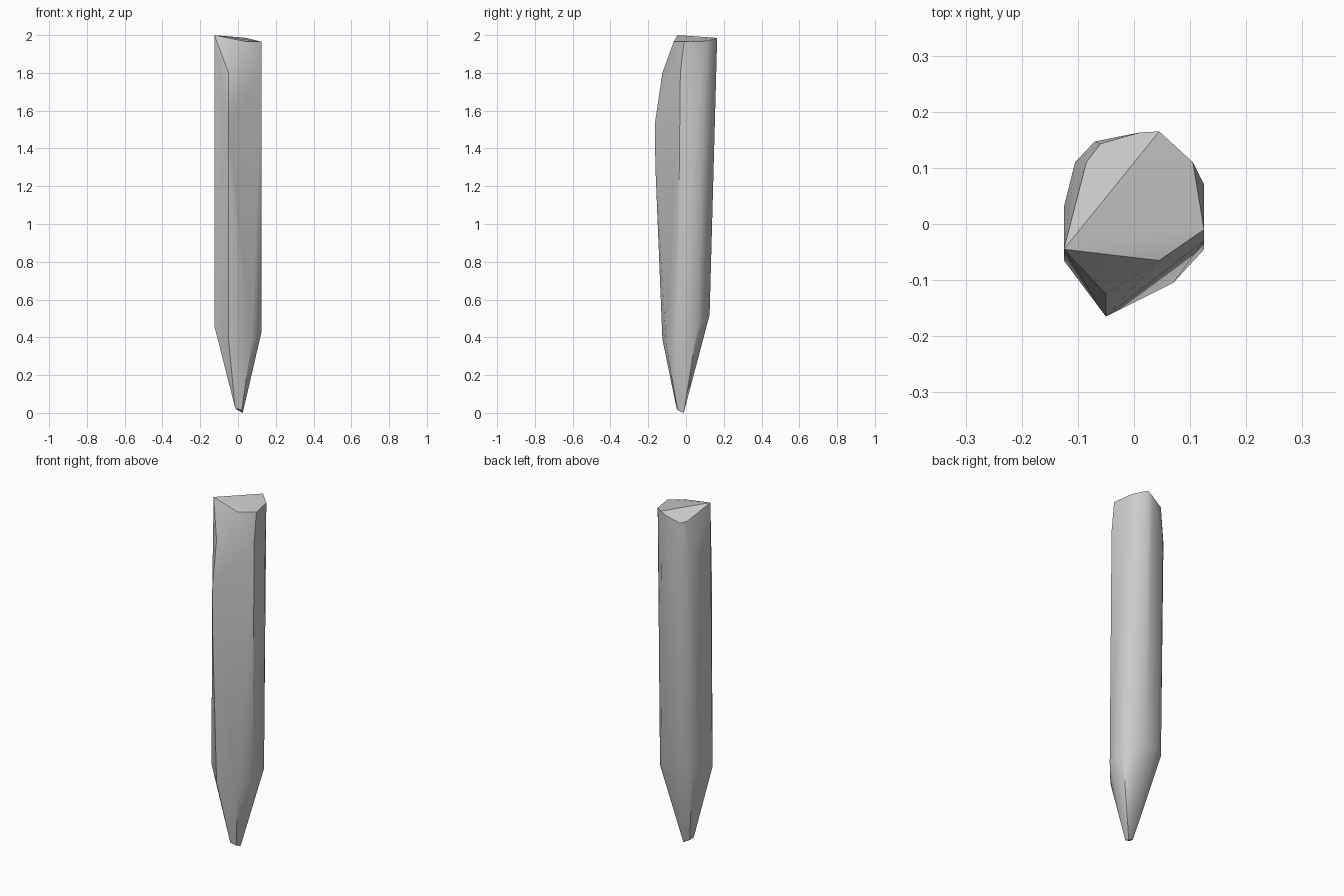
import bpy
import bmesh
import math

default_cube = bpy.data.objects.get("Cube")
if default_cube:
    bpy.data.objects.remove(default_cube, do_unlink=True)


def flat_material(name, color):
    material = bpy.data.materials.new(name)
    material.use_nodes = True
    material.diffuse_color = color
    shader = next(n for n in material.node_tree.nodes if n.type == "BSDF_PRINCIPLED")
    shader.inputs["Base Color"].default_value = color
    return material


def carved_solid(name, corners, material, sharp_angle):
    """Wrap the whittled corner points in one solid with crisp edges."""
    bm = bmesh.new()
    for corner in corners:
        bm.verts.new(corner)
    hull = bmesh.ops.convex_hull(bm, input=bm.verts)
    loose = {v for v in hull["geom_interior"] + hull["geom_unused"]
             if isinstance(v, bmesh.types.BMVert)}
    bmesh.ops.delete(bm, geom=list(loose), context="VERTS")
    bmesh.ops.recalc_face_normals(bm, faces=bm.faces)
    mesh = bpy.data.meshes.new(name)
    bm.to_mesh(mesh)
    bm.free()
    mesh.materials.append(material)
    solid = bpy.data.objects.new(name, mesh)
    bpy.context.collection.objects.link(solid)
    bpy.ops.object.select_all(action="DESELECT")
    solid.select_set(True)
    bpy.context.view_layer.objects.active = solid
    bpy.ops.object.shade_smooth_by_angle(angle=math.radians(sharp_angle))
    return solid


# Slanted cut at the top, split by a diagonal crease
top_cut = [
    (-.125, -.045, 2), (.045, -.065, 1.965), (.125, -.01, 1.965),
    (.105, .11, 1.968), (.045, .165, 1.985), (.01, .163, 1.965),
    (-.06, .143, 1.935), (-.085, .11, 1.94),
]

# Bulging ridge down the front and the flats along the sides
shaft = [
    (-.05, -.125, 1.8), (-.05, -.165, 1.53), (-.05, -.162, 1.3),
    (.125, -.03, 1.8), (.125, .07, 1.75),
    (-.125, .03, 1.75), (-.105, .11, 1.75), (-.07, .147, 1.75),
]

# Shoulder where the shaft starts to taper
shoulder = [
    (-.125, -.065, .46), (-.05, -.125, .39), (.07, -.105, .36),
    (.125, -.045, .43), (.125, .06, .45), (.085, .1, .5),
    (.02, .125, .52), (-.06, .115, .52), (-.105, .09, .5),
    (-.125, .03, .46),
]

# Small blunt tip
tip = [
    (-.015, -.05, .025), (.02, -.045, .015), (.025, -.012, 0),
    (-.01, -.02, .02),
]

wood = flat_material("plain_grey", (.6, .6, .6, 1))
carved_solid("wooden_stake", top_cut + shaft + shoulder + tip, wood, 30)
